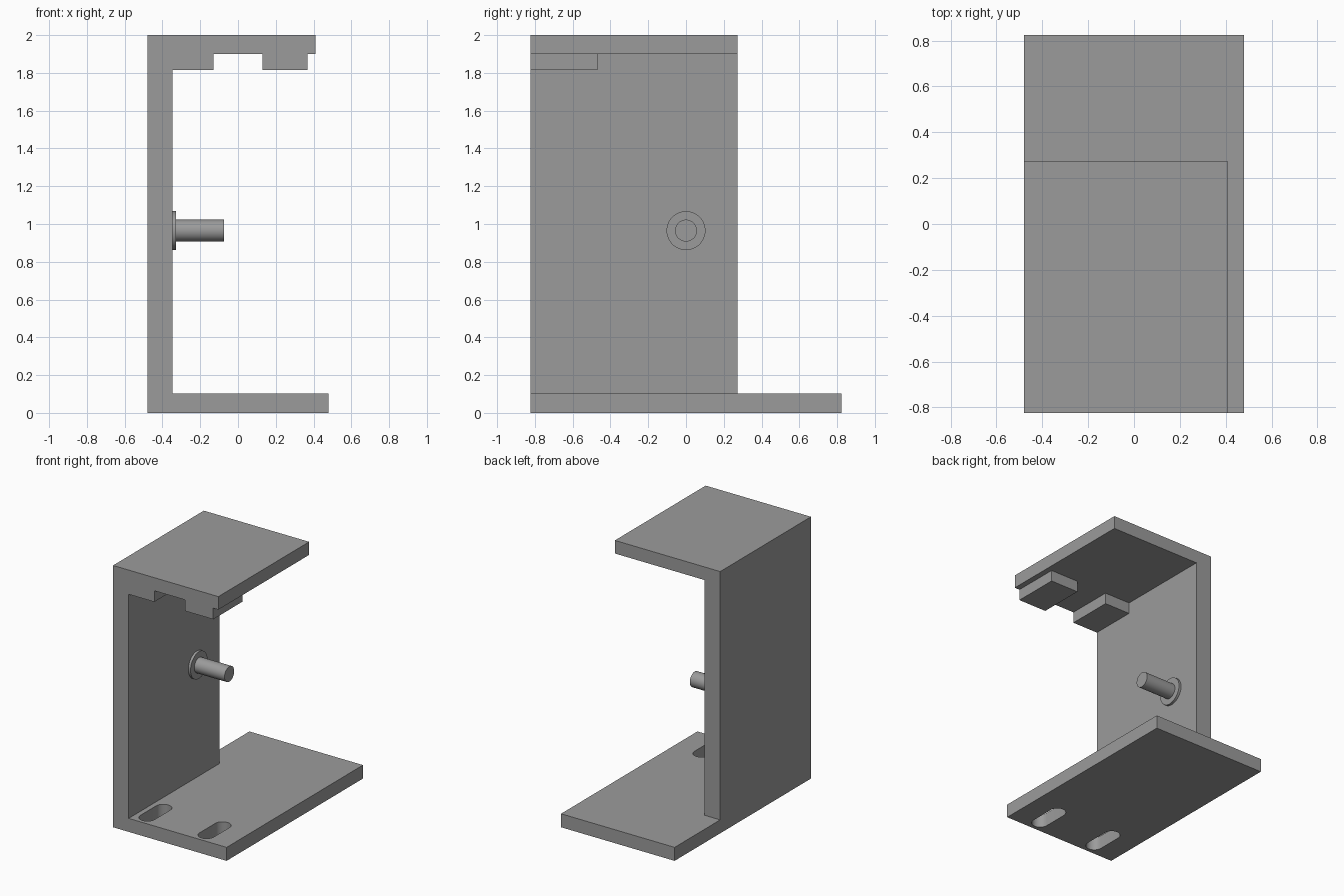
import bpy, bmesh, math
from mathutils import Vector

cube = bpy.data.objects.get("Cube")
if cube:
    bpy.data.objects.remove(cube, do_unlink=True)

grey = bpy.data.materials.new("plain grey")
grey.use_nodes = True
colour = (0.33, 0.33, 0.33, 1)
grey.diffuse_color = colour
grey.node_tree.nodes["Principled BSDF"].inputs["Base Color"].default_value = colour


def finish(name, bm):
    bmesh.ops.recalc_face_normals(bm, faces=bm.faces)
    mesh = bpy.data.meshes.new(name)
    bm.to_mesh(mesh)
    bm.free()
    mesh.materials.append(grey)
    obj = bpy.data.objects.new(name, mesh)
    bpy.context.collection.objects.link(obj)
    return obj


# Cut lines of the bracket along each axis
X = [-0.48, -0.348, -0.131, 0.129, 0.367, 0.41, 0.48]
Y = [-0.823, -0.469, 0.273, 0.823]
Z = [0, 0.103, 1.815, 1.9, 2]


def solid(i, j, k):
    """Whether a cell between the cut lines belongs to the bracket."""
    if not (0 <= i < len(X) - 1 and 0 <= j < len(Y) - 1 and 0 <= k < len(Z) - 1):
        return False
    base = k == 0
    wall = i == 0 and j < 2
    top = k == 3 and i < 5 and j < 2
    lugs = k == 2 and i in (1, 3) and j == 0
    return base or wall or top or lugs


# Bracket: one closed skin around the solid cells
bm = bmesh.new()
verts = {}


def corner(c):
    if c not in verts:
        verts[c] = bm.verts.new((X[c[0]], Y[c[1]], Z[c[2]]))
    return verts[c]


for i in range(len(X) - 1):
    for j in range(len(Y) - 1):
        for k in range(len(Z) - 1):
            if not solid(i, j, k):
                continue
            for axis in range(3):
                for side in (0, 1):
                    near = [i, j, k]
                    near[axis] += 2 * side - 1
                    if solid(*near):
                        continue
                    ring = []
                    for u, v in ((0, 0), (1, 0), (1, 1), (0, 1)):
                        c = [i, j, k]
                        c[axis] += side
                        c[(axis + 1) % 3] += u
                        c[(axis + 2) % 3] += v
                        ring.append(corner(tuple(c)))
                    bm.faces.new(ring)
bmesh.ops.recalc_face_normals(bm, faces=bm.faces)
bmesh.ops.dissolve_limit(bm, angle_limit=0.01, verts=bm.verts, edges=bm.edges)
bracket = finish("bracket", bm)

# Two round-ended slots through the base
SLOT_R, SLOT_HALF, STEPS = 0.06, 0.095, 16
bm = bmesh.new()
for x in (-0.25, 0.25):
    outline = []
    for end in (0, 1):
        for s in range(STEPS + 1):
            a = math.pi * (end + s / STEPS)
            y = -0.64 + SLOT_HALF * (1 - 2 * end) + SLOT_R * math.sin(a)
            outline.append(bm.verts.new((x + SLOT_R * math.cos(a), y, -0.1)))
    face = bm.faces.new(outline)
    new = bmesh.ops.extrude_face_region(bm, geom=[face])["geom"]
    bmesh.ops.translate(bm, vec=Vector((0, 0, 0.4)),
                        verts=[g for g in new if isinstance(g, bmesh.types.BMVert)])
cutter = finish("slot_cutter", bm)
cutter.hide_render = True

cut = bracket.modifiers.new("slots", "BOOLEAN")
cut.operation = "DIFFERENCE"
cut.solver = "EXACT"
cut.object = cutter
bpy.context.view_layer.objects.active = bracket
bpy.ops.object.modifier_apply(modifier=cut.name)
bpy.data.objects.remove(cutter, do_unlink=True)


# Pin and its collar on the inside of the wall
def round_bar(name, radius, x0, x1):
    bpy.ops.mesh.primitive_cylinder_add(
        vertices=48, radius=radius, depth=x1 - x0,
        location=((x0 + x1) / 2, 0, 0.965), rotation=(0, math.pi / 2, 0))
    obj = bpy.context.object
    obj.name = name
    obj.data.materials.append(grey)
    return obj


parts = [bracket,
         round_bar("pin_collar", 0.103, -0.36, -0.329),
         round_bar("pin", 0.058, -0.36, -0.073)]

for part in parts:
    bpy.ops.object.select_all(action="DESELECT")
    part.select_set(True)
    bpy.context.view_layer.objects.active = part
    bpy.ops.object.shade_smooth_by_angle(angle=math.radians(30))
